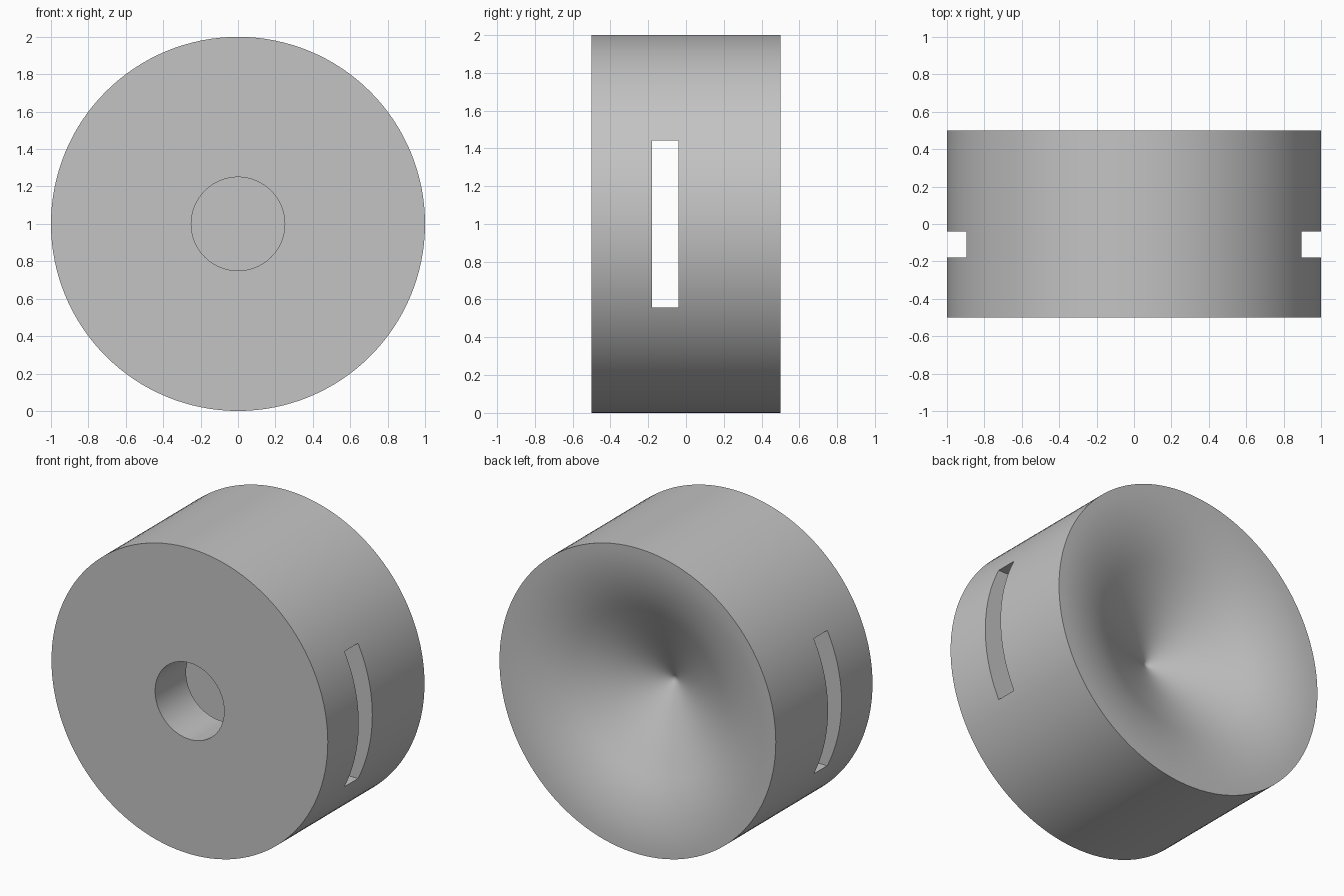
import bpy
import bmesh
import math
from mathutils import Matrix, Vector

if "Cube" in bpy.data.objects:
    bpy.data.objects.remove(bpy.data.objects["Cube"])

# Plain grey material
grey = bpy.data.materials.new("plain_grey")
grey.use_nodes = True
colour = (0.55, 0.55, 0.55, 1)
grey.diffuse_color = colour
grey.node_tree.nodes["Principled BSDF"].inputs["Base Color"].default_value = colour

RADIUS, HALF, CENTRE = 1.0, 0.5, 1.0
HOLE = 0.25
SLOT_FRONT, SLOT_BACK, SLOT_HEIGHT = -0.18, -0.04, 0.885


def flare_depth(r, depth=0.395, cone=0.54):
    """Straight cone in the middle that eases out flat at the rim."""
    slope = 2 * depth / (1 + cone)
    if r <= cone:
        return depth - slope * r
    return slope * (RADIUS - r) ** 2 / (2 * (RADIUS - cone))


def lathe(name, profile, steps=128):
    """Spin (radius, y) points around the y axis."""
    bm = bmesh.new()
    verts = [bm.verts.new((r, y, 0)) for r, y in profile]
    edges = [bm.edges.new(pair) for pair in zip(verts, verts[1:])]
    bmesh.ops.spin(bm, geom=verts + edges, cent=(0, 0, 0), axis=(0, 1, 0),
                   angle=math.tau, steps=steps)
    bmesh.ops.remove_doubles(bm, verts=bm.verts, dist=0.0001)
    bmesh.ops.recalc_face_normals(bm, faces=bm.faces)
    bmesh.ops.translate(bm, verts=bm.verts, vec=(0, 0, CENTRE))
    return finish(name, bm)


def finish(name, bm):
    mesh = bpy.data.meshes.new(name)
    bm.to_mesh(mesh)
    bm.free()
    mesh.materials.append(grey)
    obj = bpy.data.objects.new(name, mesh)
    bpy.context.collection.objects.link(obj)
    return obj


# Drum with a round front hole and a flared hollow back
hole_end = (SLOT_FRONT + SLOT_BACK) / 2
profile = [(0, hole_end), (HOLE, hole_end), (HOLE, -HALF), (RADIUS, -HALF)]
radii = [1, 0.95, 0.9, 0.85, 0.8, 0.75, 0.7, 0.65, 0.6, 0.54, 0.3, 0.1, 0.02, 0]
profile += [(r, HALF - flare_depth(r)) for r in radii]
drum = lathe("drum", profile)

# Slot running from side to side, meeting the front hole
bm = bmesh.new()
size = Vector((3, SLOT_BACK - SLOT_FRONT, SLOT_HEIGHT))
bmesh.ops.create_cube(bm, size=1, matrix=Matrix.Translation(
    (0, hole_end, CENTRE)) @ Matrix.Diagonal(size.to_4d()))
cutter = finish("slot_cutter", bm)
cutter.hide_render = True

cut = drum.modifiers.new("slot", "BOOLEAN")
cut.operation = "DIFFERENCE"
cut.solver = "EXACT"
cut.object = cutter

bpy.ops.object.select_all(action="DESELECT")
drum.select_set(True)
bpy.context.view_layer.objects.active = drum
bpy.ops.object.modifier_apply(modifier=cut.name)
bpy.data.objects.remove(cutter)
bpy.ops.object.shade_smooth_by_angle(angle=math.radians(30))
